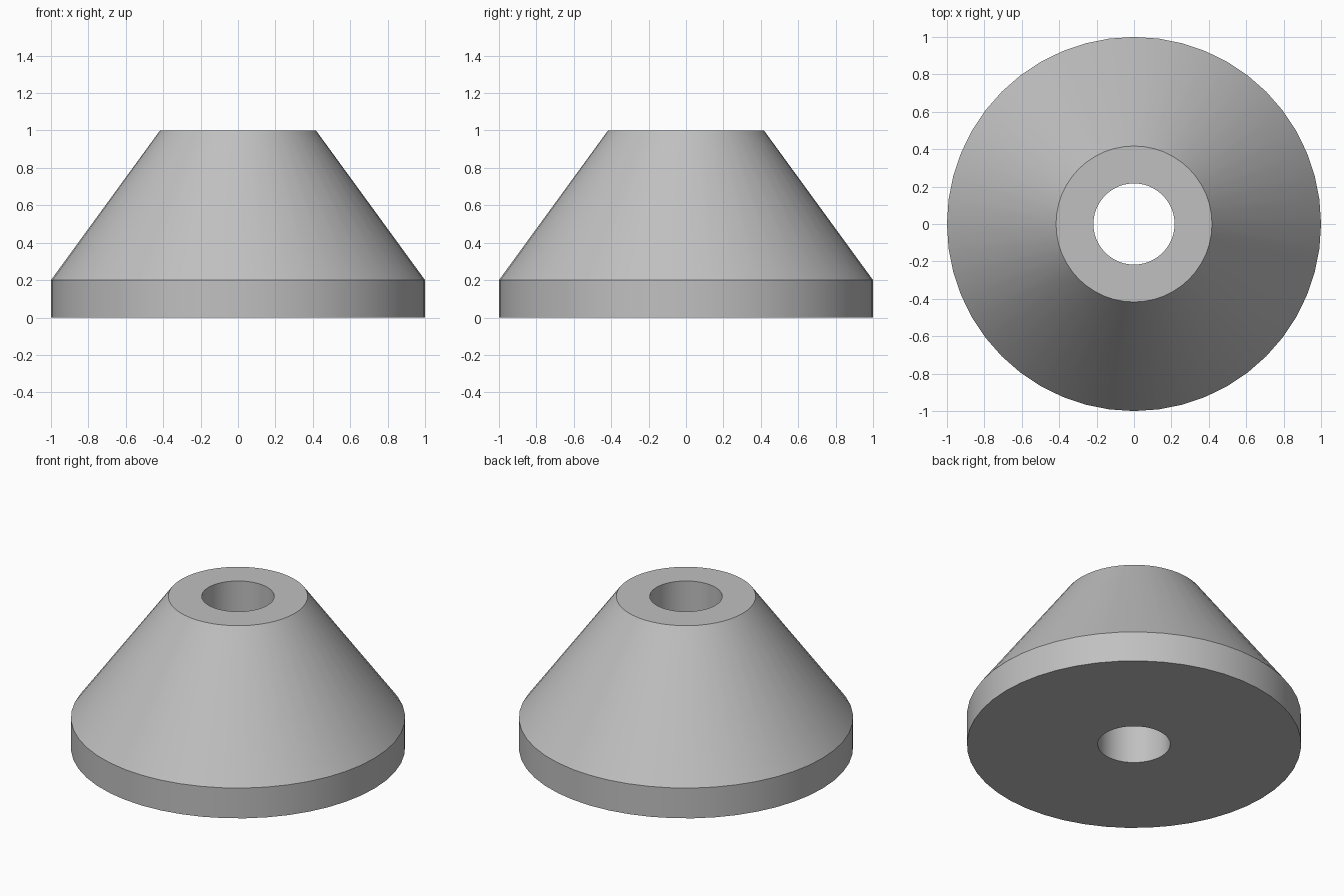
import bpy
import bmesh
import math

cube = bpy.data.objects.get("Cube")
if cube:
    bpy.data.objects.remove(cube, do_unlink=True)

SIDES = 48

# Plain grey material
grey = bpy.data.materials.new("grey")
grey.use_nodes = True
colour = (0.53, 0.53, 0.53, 1)
grey.diffuse_color = colour
grey.node_tree.nodes["Principled BSDF"].inputs["Base Color"].default_value = colour

# Cross-section (radius, height): bore, base, rim, cone, flat top
profile = [(0.217, 0), (1, 0), (1, 0.2), (0.417, 1), (0.217, 1)]

# Turn the closed section around the z axis
bm = bmesh.new()
rings = []
for radius, height in profile:
    ring = []
    for i in range(SIDES):
        angle = math.tau * i / SIDES
        ring.append(bm.verts.new((radius * math.cos(angle), radius * math.sin(angle), height)))
    rings.append(ring)
for k, lower in enumerate(rings):
    upper = rings[(k + 1) % len(rings)]
    for i in range(SIDES):
        j = (i + 1) % SIDES
        bm.faces.new((lower[i], lower[j], upper[j], upper[i]))
bmesh.ops.recalc_face_normals(bm, faces=bm.faces)

mesh = bpy.data.meshes.new("conical_bushing")
bm.to_mesh(mesh)
bm.free()
mesh.materials.append(grey)
bushing = bpy.data.objects.new("conical_bushing", mesh)
bpy.context.collection.objects.link(bushing)

# Smooth walls with crisp rims
bpy.ops.object.select_all(action='DESELECT')
bushing.select_set(True)
bpy.context.view_layer.objects.active = bushing
bpy.ops.object.shade_smooth_by_angle(angle=math.radians(30))
